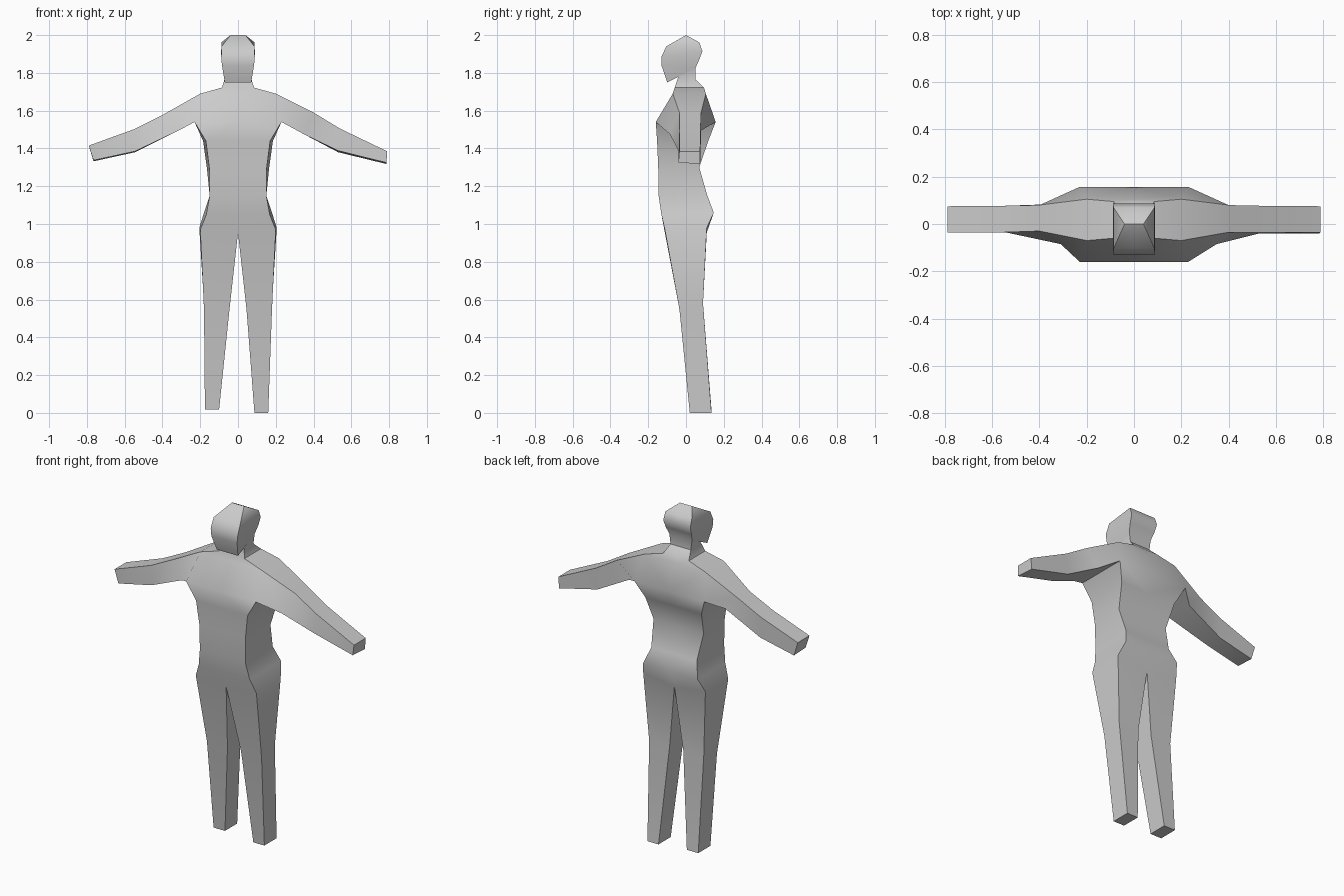
import bpy, bmesh, math

if "Cube" in bpy.data.objects:
    bpy.data.objects.remove(bpy.data.objects["Cube"])

bm = bmesh.new()


def strip(rings, closed):
    """Bridge successive rows of points with quads."""
    rows = [[bm.verts.new(p) for p in ring] for ring in rings]
    for a, b in zip(rows, rows[1:]):
        n = len(a)
        for i in range(n if closed else n - 1):
            j = (i + 1) % n
            bm.faces.new((a[i], a[j], b[j], b[i]))
    return rows


def half_ring(s, row):
    """Centre front, outer front, outer back, centre back."""
    yf, zf, yb, zb, wf, wb = row
    return [(0, yf, zf), (s * wf, yf, zf), (s * wb, yb, zb), (0, yb, zb)]


# Rows: front y, front z, back y, back z, front half width, back half width
head = [(0, 2.0, 0, 2.0, .04, .04),
        (-.105, 1.94, .07, 1.962, .087, .087),
        (-.13, 1.885, .087, 1.915, .089, .089),
        (-.13, 1.84, .07, 1.87, .085, .085),
        (-.10, 1.75, .05, 1.825, .07, .075),
        (-.04, 1.78, .05, 1.765, .067, .067),
        (-.06, 1.722, .095, 1.722, .085, .085),
        (-.07, 1.69, .105, 1.69, .20, .20)]
trunk = [(-.16, 1.54, .157, 1.54, .23, .23),
         (-.153, 1.44, .118, 1.44, .17, .185),
         (-.147, 1.30, .07, 1.30, .152, .165),
         (-.145, 1.15, .113, 1.15, .15, .15),
         (-.13, 1.05, .147, 1.06, .168, .18),
         (-.112, .97, .11, .98, .20, .205)]

# Shoulder to wrist, each ring: top front, bottom front, bottom back, top back
arms = {1: [[(.40, -.035, 1.59), (.35, -.085, 1.475), (.32, .08, 1.495), (.40, .08, 1.59)],
            [(.54, -.035, 1.505), (.53, -.04, 1.388), (.53, .077, 1.38), (.54, .077, 1.505)],
            [(.79, -.035, 1.385), (.785, -.04, 1.325), (.785, .075, 1.318), (.79, .075, 1.385)]],
        -1: [[(-.40, -.03, 1.577), (-.31, -.085, 1.497), (-.32, .085, 1.495), (-.40, .08, 1.577)],
             [(-.55, -.035, 1.502), (-.545, -.035, 1.385), (-.545, .077, 1.38), (-.55, .077, 1.502)],
             [(-.79, -.035, 1.415), (-.765, -.035, 1.337), (-.765, .075, 1.332), (-.79, .075, 1.415)]]}

# Ankle: outer x, inner x, sole z
ankles = {1: (.16, .087, 0), -1: (.175, .10, .018)}

for s in (1, -1):
    # Head, neck and shoulder slope
    strip([half_ring(s, r) for r in head], False)

    # Chest front and back, leaving the arm hole open
    top, low = half_ring(s, head[-1]), half_ring(s, trunk[0])
    strip([top[:2], low[:2]], False)
    strip([top[2:], low[2:]], False)

    # Trunk down to the crotch
    rings = [half_ring(s, r) for r in trunk]
    hip = rings[-1]
    hip[0], hip[3] = (0, -.112, .955), (0, .11, .955)
    strip(rings, False)

    # Arm
    rows = strip([[top[1], low[1], low[2], top[2]]] + arms[s], True)
    bm.faces.new(rows[-1])

    # Leg
    xo, xi, z = ankles[s]
    knee = [(s * .045, -.035, .55), (s * .18, -.035, .55),
            (s * .18, .09, .58), (s * .045, .09, .58)]
    ankle = [(s * xi, .02, z), (s * xo, .02, z), (s * xo, .135, z), (s * xi, .135, z)]
    rows = strip([hip, knee, ankle], True)
    bm.faces.new(rows[-1])

# Weld everything into one skin
bmesh.ops.remove_doubles(bm, verts=bm.verts, dist=.0005)
bmesh.ops.dissolve_degenerate(bm, edges=bm.edges, dist=.0001)
bmesh.ops.recalc_face_normals(bm, faces=bm.faces)

mesh = bpy.data.meshes.new("body")
bm.to_mesh(mesh)
bm.free()
body = bpy.data.objects.new("body", mesh)
bpy.context.collection.objects.link(body)

grey = bpy.data.materials.new("light grey")
grey.diffuse_color = (.6, .6, .6, 1)
grey.use_nodes = True
grey.node_tree.nodes["Principled BSDF"].inputs["Base Color"].default_value = grey.diffuse_color
mesh.materials.append(grey)

bpy.context.view_layer.objects.active = body
body.select_set(True)
bpy.ops.object.shade_smooth_by_angle(angle=math.radians(46))
